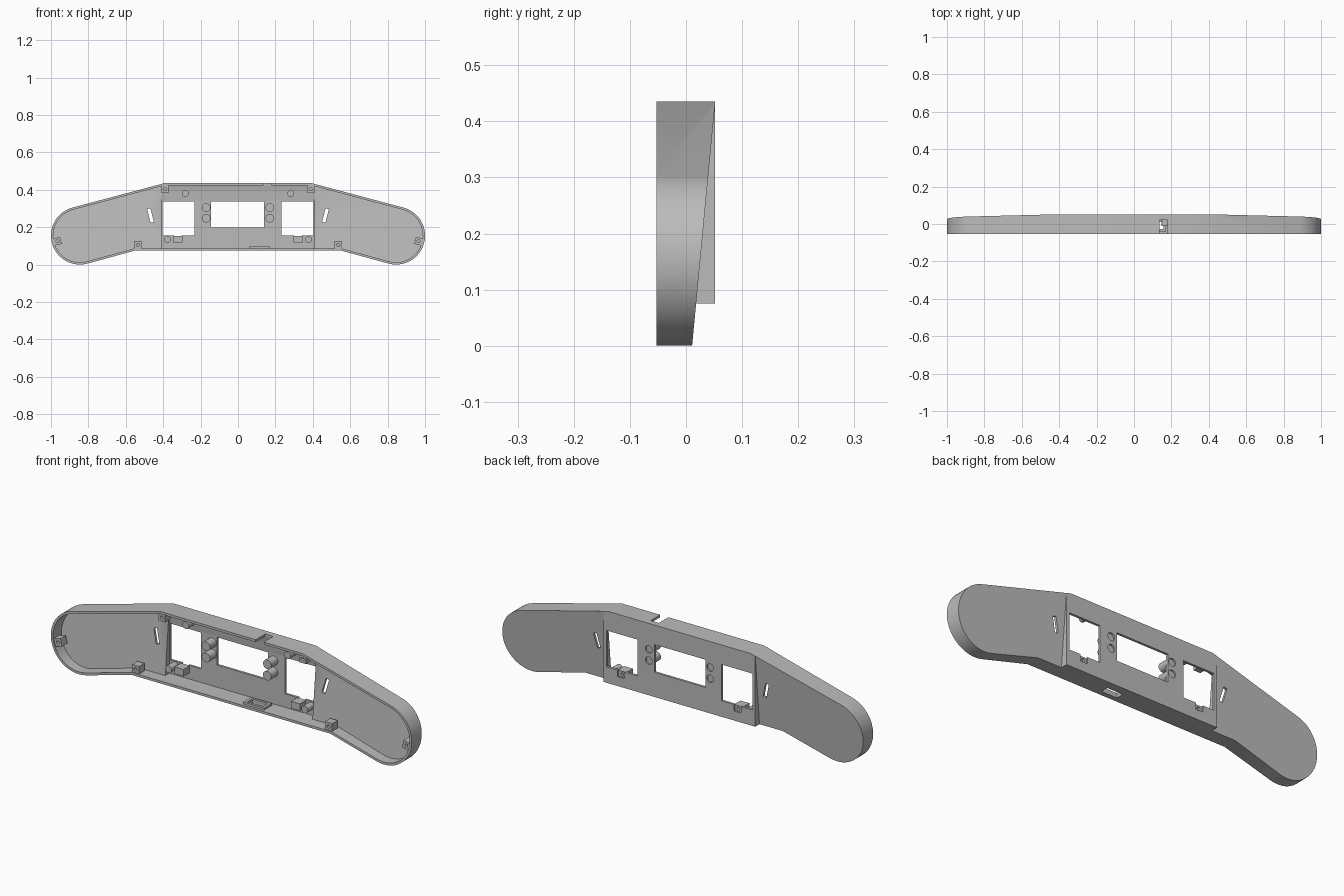
import bpy, bmesh
from math import sin, cos, radians, pi
from mathutils import Matrix, Vector

if "Cube" in bpy.data.objects:
    bpy.data.objects.remove(bpy.data.objects["Cube"], do_unlink=True)

grey = bpy.data.materials.new("light_grey_plastic")
grey.use_nodes = True
grey.diffuse_color = (0.5, 0.5, 0.5, 1)
grey.node_tree.nodes["Principled BSDF"].inputs["Base Color"].default_value = (0.5, 0.5, 0.5, 1)

FRONT, BACK, TOP, BOTTOM = -0.053, 0.052, 0.435, 0.075
WALL = 0.012


def finish(name, bm):
    bmesh.ops.recalc_face_normals(bm, faces=bm.faces)
    mesh = bpy.data.meshes.new(name)
    bm.to_mesh(mesh)
    bm.free()
    mesh.materials.append(grey)
    ob = bpy.data.objects.new(name, mesh)
    bpy.context.collection.objects.link(ob)
    return ob


def extrude(name, loop, vec):
    bm = bmesh.new()
    face = bm.faces.new([bm.verts.new(p) for p in loop])
    new = bmesh.ops.extrude_face_region(bm, geom=[face], use_keep_orig=True)["geom"]
    bmesh.ops.translate(bm, vec=vec, verts=[v for v in new if isinstance(v, bmesh.types.BMVert)])
    return finish(name, bm)


def box(name, x, y, z, tilt=0):
    """Box from (min, max) ranges, tilted about its own y axis."""
    bm = bmesh.new()
    mid = Vector([sum(r) / 2 for r in (x, y, z)])
    size = [abs(r[1] - r[0]) for r in (x, y, z)]
    mat = Matrix.Translation(mid) @ Matrix.Rotation(tilt, 4, 'Y') @ Matrix.Diagonal((*size, 1))
    bmesh.ops.create_cube(bm, size=1, matrix=mat)
    return finish(name, bm)


def rod(name, x, z, radius, y0, y1):
    bm = bmesh.new()
    mat = Matrix.Translation((x, (y0 + y1) / 2, z)) @ Matrix.Rotation(pi / 2, 4, 'X')
    bmesh.ops.create_cone(bm, cap_ends=True, segments=24, radius1=radius, radius2=radius,
                          depth=y1 - y0, matrix=mat)
    return finish(name, bm)


def boolean(ob, other, op='DIFFERENCE'):
    mod = ob.modifiers.new("bool", 'BOOLEAN')
    mod.operation, mod.solver, mod.object = op, 'EXACT', other
    bpy.context.view_layer.objects.active = ob
    bpy.ops.object.modifier_apply(modifier=mod.name)
    bpy.data.objects.remove(other, do_unlink=True)


def smooth(ob):
    bpy.ops.object.select_all(action='DESELECT')
    ob.select_set(True)
    bpy.context.view_layer.objects.active = ob
    bpy.ops.object.shade_smooth_by_angle(angle=radians(30))


# Outline: flat middle with two drooping, round-ended wings
def outline(inset):
    half = [(0.395, TOP)]
    for i in range(29):
        a = radians(75.5 - i * (75.5 + 106) / 28)
        half.append((0.845 + 0.155 * cos(a), 0.155 + 0.155 * sin(a)))
    half.append((0.55, BOTTOM))
    pts = [Vector(p) for p in half + [(-x, z) for x, z in reversed(half)]]
    out = []
    for i, p in enumerate(pts):
        d1 = (p - pts[i - 1]).normalized()
        d2 = (pts[(i + 1) % len(pts)] - p).normalized()
        n1, n2 = Vector((d1.y, -d1.x)), Vector((d2.y, -d2.x))
        out.append(p + (n1 + n2) * inset / (1 + n1.dot(n2)))
    return out


def sloped_body(name, inset, front, back, step):
    """Prism of the outline whose wings are planed down to a slanted back."""
    ob = extrude(name, [(p.x, front, p.y) for p in outline(inset)], (0, back - front, 0))
    shift = back - BACK
    for s in (-1, 1):
        wedge = [(s * step, 0.0014 + shift, -0.1), (s * step, 0.2, -0.1),
                 (s * step, 0.2, 0.5), (s * step, 0.0583 + shift, 0.5)]
        boolean(ob, extrude("wedge", wedge, (s, 0, 0)))
    return ob


shell = sloped_body("shell", 0, FRONT, BACK, 0.42)
boolean(shell, sloped_body("cavity", WALL, FRONT - 0.05, BACK - WALL, 0.408))

# Slanted strip under the top wall, and raised frame round the bottom port
strip = [(-0.409, 0.042, 0.338), (-0.409, 0.042, 0.428), (-0.409, 0.022, 0.428)]
boolean(shell, extrude("strip", strip, (0.818, 0, 0)), 'UNION')
boolean(shell, box("frame", (0.058, 0.172), (-0.04, 0.022), (0.08, 0.098)), 'UNION')

# Display window, port and rim notch
boolean(shell, box("cut", (-0.145, 0.139), (0, 0.1), (0.198, 0.337)))
boolean(shell, box("cut", (0.072, 0.158), (-0.028, 0.01), (0.05, 0.12)))
boolean(shell, box("cut", (0.135, 0.18), (-0.1, 0.022), (0.42, 0.46)))

# Mirrored openings and fittings
for s, side in ((1, "left"), (-1, "right")):
    boolean(shell, box("cut", (s * 0.233, s * 0.404), (0, 0.1), (0.155, 0.337)))
    boolean(shell, box("cut", (s * 0.459, s * 0.477), (0, 0.1), (0.225, 0.3), s * radians(14)))
    boolean(shell, box("cut", (s * 0.303, s * 0.342), (0.02, 0.1), (0.122, 0.16)))
    support = box(side + "_support_block", (s * 0.298, s * 0.347), (-0.005, 0.045), (0.117, 0.152))
    boolean(support, rod("cut", s * 0.322, 0.136, 0.008, 0.02, 0.06))

    for label, z in (("upper", 0.305), ("lower", 0.248)):
        boolean(shell, rod("cut", s * 0.17, z, 0.019, 0.02, 0.1))
        smooth(rod(f"{side}_{label}_button_peg", s * 0.17, z, 0.023, -0.012, 0.044))
    smooth(rod(side + "_top_peg", s * 0.282, 0.38, 0.018, -0.012, 0.044))
    smooth(rod(side + "_bottom_peg", s * 0.377, 0.134, 0.018, -0.012, 0.044))

    # Screw blocks with pilot holes
    for label, x, z, size, tilt in (("top", 0.39, 0.403, 0.038, 0),
                                    ("bottom", 0.535, 0.105, 0.04, 0),
                                    ("tip", 0.965, 0.125, 0.038, 14)):
        h = size / 2
        block = box(f"{side}_{label}_screw_block", (s * x - h, s * x + h), (-0.047, -0.005),
                    (z - h, z + h), s * radians(tilt))
        boolean(block, rod("cut", s * x, z, 0.008, -0.07, -0.02))
        smooth(block)

smooth(shell)
